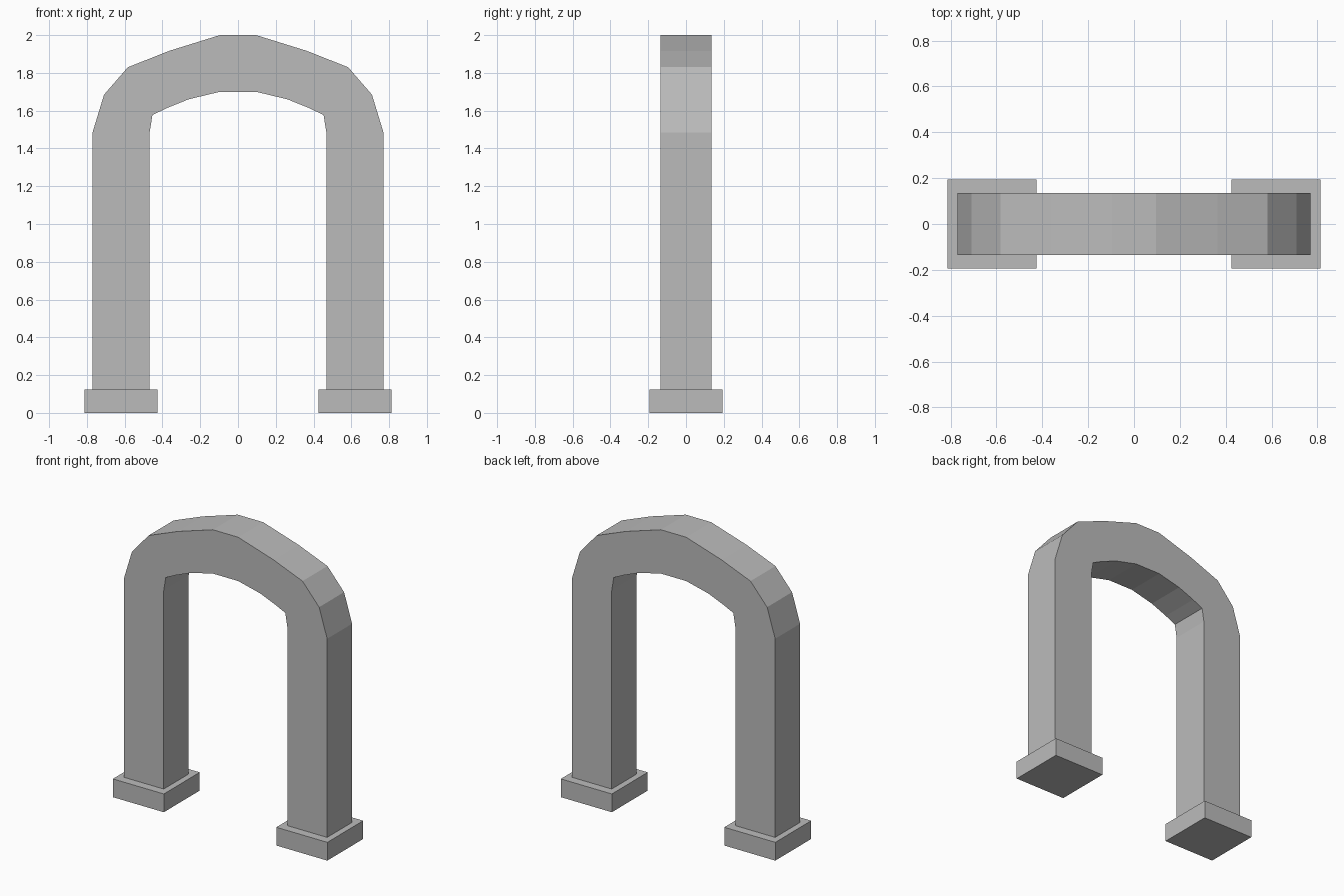
import bpy
import bmesh

cube = bpy.data.objects.get("Cube")
if cube:
    bpy.data.objects.remove(cube, do_unlink=True)

stone = bpy.data.materials.new("grey stone")
stone.use_nodes = True
colour = (0.5, 0.5, 0.5, 1)
stone.diffuse_color = colour
stone.node_tree.nodes["Principled BSDF"].inputs["Base Color"].default_value = colour

BASE_TOP = 0.125


def extrude_profile(name, outline, half_depth):
    """Flat-shaded solid from an x-z outline, extruded along y."""
    bm = bmesh.new()
    face = bm.faces.new([bm.verts.new((x, -half_depth, z)) for x, z in outline])
    result = bmesh.ops.extrude_face_region(bm, geom=[face])
    moved = [v for v in result["geom"] if isinstance(v, bmesh.types.BMVert)]
    bmesh.ops.translate(bm, verts=moved, vec=(0, 2 * half_depth, 0))
    bmesh.ops.recalc_face_normals(bm, faces=bm.faces)
    mesh = bpy.data.meshes.new(name)
    bm.to_mesh(mesh)
    bm.free()
    mesh.materials.append(stone)
    obj = bpy.data.objects.new(name, mesh)
    bpy.context.collection.objects.link(obj)
    return obj


def mirrored(half):
    """Join a half outline to its mirror image across x = 0."""
    return half + [(-x, z) for x, z in reversed(half)]


# Arch with legs: outer and inner edges, left foot up to the crown
outer = [(0.77, BASE_TOP), (0.77, 1.485), (0.709, 1.685), (0.583, 1.83),
         (0.363, 1.917), (0.096, 2.0)]
inner = [(0.468, BASE_TOP), (0.468, 1.485), (0.453, 1.577), (0.378, 1.613),
         (0.262, 1.66), (0.096, 1.70)]
extrude_profile("arch", mirrored(outer) + mirrored(inner)[::-1], 0.135)

# Square plinths under the legs
for side, sign in (("left", 1), ("right", -1)):
    x_in, x_out = sign * 0.426, sign * 0.8125
    extrude_profile(side + "_plinth",
                    [(x_in, 0), (x_out, 0), (x_out, BASE_TOP), (x_in, BASE_TOP)],
                    0.194)
